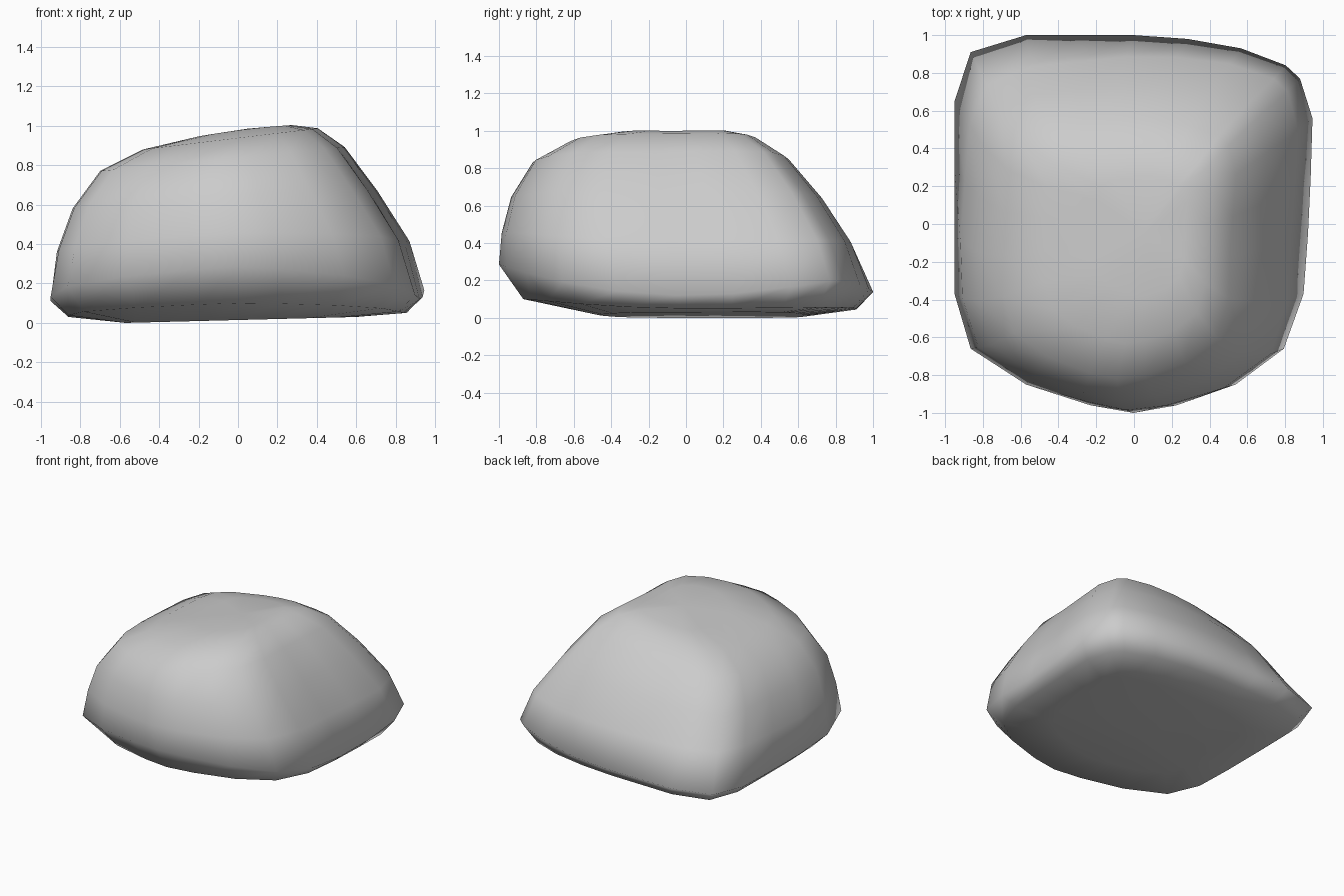
import bpy, bmesh

if "Cube" in bpy.data.objects:
    bpy.data.objects.remove(bpy.data.objects["Cube"])

# Plan outline of the boulder, normalised to -1..1, counter-clockwise from front middle
OUTLINE = [(0, -1), (.24, -.96), (.57, -.85), (.84, -.66), (.95, -.37), (.975, -.05),
           (.99, .25), (1, .56), (.93, .77), (.85, .84), (.6, .93), (.3, .98),
           (0, 1), (-.3, 1), (-.6, 1), (-.91, .91), (-1, .65), (-1, .3),
           (-1, -.05), (-1, -.37), (-.91, -.66), (-.6, -.85), (-.24, -.96)]

# Rings, bottom to top: (left x, z), (right x, z), (front y, extra z), (back y, extra z)
RINGS = [((-.57, 0), (.60, .03), (-.47, 0), (.63, 0)),
         ((-.86, .03), (.86, .05), (-.87, .06), (.91, .01)),
         ((-.95, .11), (.945, .12), (-1, .17), (1, .025)),
         ((-.92, .36), (.84, .41), (-.985, .07), (.885, .01)),
         ((-.84, .58), (.68, .67), (-.935, .02), (.73, 0)),
         ((-.70, .77), (.52, .89), (-.82, 0), (.55, 0)),
         ((-.48, .88), (.39, .985), (-.63, 0), (.39, 0)),
         ((-.22, .94), (.27, 1), (-.38, .01), (.25, .005))]


def ring_point(k, u, v):
    (x0, zl), (x1, zr), (y0, df), (y1, db) = RINGS[k]
    lift = .12 * (u * v) ** 2 if k == 2 and u > 0 and v > 0 else 0
    # Above the rim the right corners are fuller and the left ones worn back
    if k > 2:
        wear = .06 if u > 0 else (-.09 if v > 0 else -.035)
        f = 1 + abs(u * v) * wear
        u, v = u * f, v * f
    s, t = (u + 1) / 2, (v + 1) / 2
    z = zl + (zr - zl) * s + v * v * (df if v < 0 else db) + lift
    return x0 + (x1 - x0) * s, y0 + (y1 - y0) * t, z


bm = bmesh.new()
loops = [[bm.verts.new(ring_point(k, u, v)) for u, v in OUTLINE] for k in range(len(RINGS))]
n = len(OUTLINE)

# Sides
for low, high in zip(loops, loops[1:]):
    for i in range(n):
        j = (i + 1) % n
        bm.faces.new((low[i], low[j], high[j], high[i]))

# Underside and crown
for loop, centre in ((loops[0], (0, 0, .018)), (loops[-1], (.05, -.05, .985))):
    c = bm.verts.new(centre)
    for i in range(n):
        bm.faces.new((loop[i], loop[(i + 1) % n], c))

bmesh.ops.recalc_face_normals(bm, faces=bm.faces)
for f in bm.faces:
    f.smooth = True

mesh = bpy.data.meshes.new("boulder")
bm.to_mesh(mesh)
bm.free()
boulder = bpy.data.objects.new("boulder", mesh)
bpy.context.collection.objects.link(boulder)
